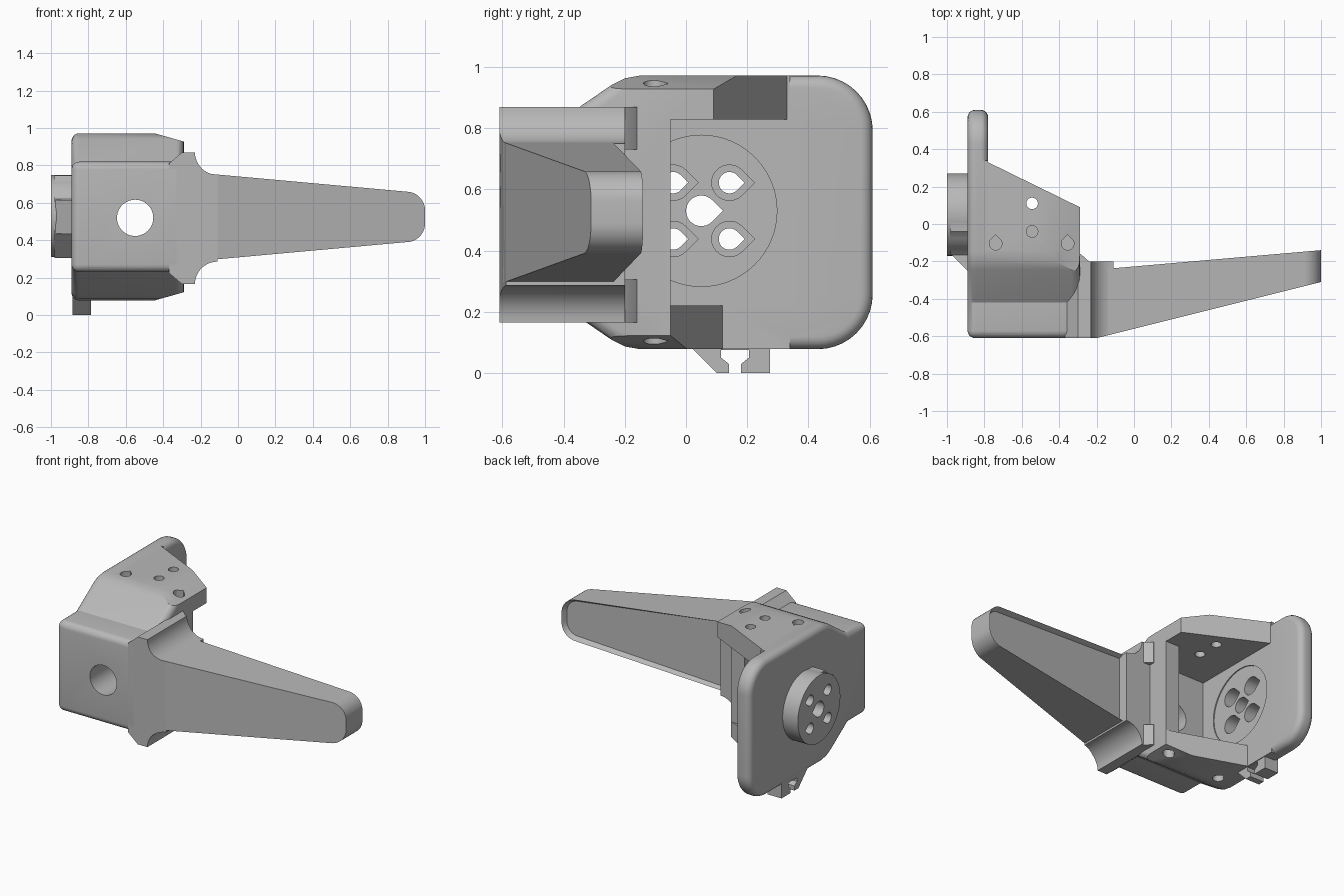
import bpy, bmesh, math
from math import cos, sin, pi

if "Cube" in bpy.data.objects:
    bpy.data.objects.remove(bpy.data.objects["Cube"])

grey = bpy.data.materials.new("plain grey")
grey.use_nodes = True
GREY = (0.48, 0.48, 0.48, 1)
grey.diffuse_color = GREY
grey.node_tree.nodes["Principled BSDF"].inputs["Base Color"].default_value = GREY


def flip(pts, mid=0.525):
    """Mirror a profile whose second coordinate is height."""
    return [(a, 2 * mid - z) for a, z in reversed(pts)]


def arc(cx, cy, r, start, end, n=10):
    return [(cx + r * cos(math.radians(start + (end - start) * i / n)),
             cy + r * sin(math.radians(start + (end - start) * i / n)))
            for i in range(n + 1)]


def circle(cx, cy, r, n=40):
    return arc(cx, cy, r, 0, 360 - 360 / n, n - 1)


def teardrop(cx, cy, r, point):
    """Round hole with a pointed end in the direction given in degrees."""
    a = math.radians(point)
    tip = (cx + 1.41 * r * cos(a), cy + 1.41 * r * sin(a))
    return [tip] + arc(cx, cy, r, point + 45, point + 315, 20)


def prism(name, axis, pts, lo, hi, bevel=None, shape=None):
    """Extrude a profile along an axis, then bevel chosen edges."""
    place = {"x": lambda a, b, t: (t, a, b),
             "y": lambda a, b, t: (a, t, b),
             "z": lambda a, b, t: (a, b, t)}[axis]
    bm = bmesh.new()
    ends = [[bm.verts.new(place(a, b, t)) for a, b in pts] for t in (lo, hi)]
    for ring in ends:
        bm.faces.new(ring)
    for i in range(len(pts)):
        j = (i + 1) % len(pts)
        bm.faces.new((ends[0][i], ends[0][j], ends[1][j], ends[1][i]))
    bmesh.ops.recalc_face_normals(bm, faces=bm.faces)
    if bevel:
        edges = [e for e in bm.edges if bevel(e)]
        bmesh.ops.bevel(bm, geom=edges, offset=0.04, segments=5,
                        profile=0.5, affect="EDGES", clamp_overlap=True)
    if shape:
        shape(bm)
    bmesh.ops.recalc_face_normals(bm, faces=bm.faces)
    mesh = bpy.data.meshes.new(name)
    bm.to_mesh(mesh)
    bm.free()
    mesh.materials.append(grey)
    obj = bpy.data.objects.new(name, mesh)
    bpy.context.collection.objects.link(obj)
    return obj


def combine(target, other, operation):
    """Boolean the other object into the target and discard it."""
    other.hide_render = True
    mod = target.modifiers.new("bool", "BOOLEAN")
    mod.operation, mod.solver, mod.object = operation, "EXACT", other
    graph = bpy.context.evaluated_depsgraph_get()
    graph.update()
    result = bpy.data.meshes.new_from_object(target.evaluated_get(graph))
    target.modifiers.clear()
    target.data = result
    bpy.data.objects.remove(other)


def cut(axis, pts, lo, hi):
    combine(body, prism("cutter", axis, pts, lo, hi), "DIFFERENCE")


# Side plate with rounded rim
upper = [(-0.61, 0.82), (-0.42, 0.82), (-0.245, 0.94), (-0.2, 0.963), (-0.15, 0.972)]
rounded = arc(0.43, 0.792, 0.18, 90, 0)
side = upper + rounded
body = prism("housing", "x", side + flip(side), -0.89, -0.78,
             lambda e: e.calc_face_angle() > 0.9)


# Housing block, rounded at the front and on its open side
def block_edges(e):
    xs = [v.co.x for v in e.verts]
    return min(xs) > -0.3 or (max(v.co.y for v in e.verts) < -0.6 and max(xs) > -0.8)


block = upper + [(0.34, 0.972)]
combine(body, prism("block", "x", block + flip(block), -0.84, -0.29, block_edges), "UNION")

# Round boss with a half octagon support and a front ramp on the outer side
AXLE = (0.05, 0.53)
facet = [(0.05, 0.745), (-0.04, 0.745), (-0.165, 0.62)]
combine(body, prism("support", "x", facet + flip(facet), -0.98, -0.87), "UNION")
combine(body, prism("ramp", "z", [(-0.98, -0.16), (-0.87, -0.27), (-0.87, -0.16)],
                    0.435, 0.615), "UNION")
combine(body, prism("boss", "x", circle(*AXLE, 0.22, 64), -1, -0.86), "UNION")

# Hanging clip with a keyhole slot
clip = [(0.0, 0.1), (0.1, 0), (0.14, 0), (0.14, 0.03), (0.115, 0.05), (0.115, 0.075),
        (0.205, 0.075), (0.205, 0.05), (0.18, 0.03), (0.18, 0), (0.275, 0), (0.275, 0.1)]
combine(body, prism("clip", "x", clip, -0.885, -0.785), "UNION")

# Deep cavity behind the side wall, its opening, and the slanted wall ends
cut("z", [(-0.78, -0.29), (-0.39, -0.29), (-0.39, -0.05), (0, -0.05), (0, 1), (-0.78, 1)],
    0.22, 0.828)
cut("z", [(-0.78, 0.33), (-0.29, 0.09), (0, -0.05), (0, 1), (-0.78, 1)], 0.8, 1.2)
cut("z", [(-0.78, 0.12), (-0.29, -0.05), (0, -0.15), (0, 1), (-0.78, 1)], -0.1, 0.25)

# Sloping outer shoulders
shoulder = [(-0.45, 0.973), (-0.28, 0.925), (-0.1, 0.925), (-0.1, 1.2), (-0.45, 1.2)]
for pts in (shoulder, flip(shoulder)):
    cut("y", pts, -0.7, 1)

# Front opening, shallow round seat, axle hole and counterbored screw holes
cut("y", circle(-0.55, 0.52, 0.097), -0.8, 0.1)
cut("x", circle(*AXLE, 0.247, 64), -0.787, -0.7)
cut("x", teardrop(*AXLE, 0.05, 0), -1.1, -0.6)
for dy in (-0.092, 0.092):
    for dz in (-0.092, 0.092):
        spot = (AXLE[0] + dy, AXLE[1] + dz)
        cut("x", teardrop(*spot, 0.035, 0), -1.1, -0.7)
        cut("x", teardrop(*spot, 0.058, 0), -0.93, -0.7)

# Small fixing holes in the upper and lower walls
for y in (-0.04, 0.11):
    cut("z", circle(-0.545, y, 0.031, 24), 0.8, 1.1)
for lo, hi in ((0.84, 1.1), (-0.1, 0.21)):
    for x in (-0.74, -0.355):
        cut("z", teardrop(x, -0.105, 0.034, 90), lo, hi)


# Flange joining the arm to the housing, its front easing into the arm
def ease_front(bm):
    for v in bm.verts:
        if v.co.y < -0.5 and v.co.x > -0.2:
            v.co.y += 0.25 * (v.co.x + 0.2)


fillet = [(-0.37, 0.81), (-0.3, 0.87), (-0.24, 0.87)] + arc(-0.11, 0.87, 0.12, 180, 270)
flange = prism("flange", "y", fillet + flip(fillet, 0.518), -0.61, -0.2, shape=ease_front)

# Wedges behind the flange
for name, lo in (("upper_wedge", 0.73), ("lower_wedge", 0.165)):
    prism(name, "z", [(-0.31, -0.22), (-0.23, -0.22), (-0.24, -0.2), (-0.285, -0.16),
                      (-0.31, -0.16)], lo, lo + 0.14)


# Tapering arm with a shallow recess at the back
def taper_arm(bm):
    for v in bm.verts:
        x = v.co.x
        v.co.y = -0.61 + 0.25 * (x + 0.2) if v.co.y < 0 else -0.24 + 0.087 * (x + 0.15)
    bm.normal_update()
    back = [f for f in bm.faces if f.normal.y > 0.9]
    bmesh.ops.inset_individual(bm, faces=back, thickness=0.02, depth=-0.03)


half = [(-0.15, 0.755), (0.9, 0.66)] + arc(0.9, 0.56, 0.1, 80, 0)
arm = prism("arm", "y", half + flip(half), -1, 1, shape=taper_arm)

# Smooth rounded surfaces while keeping hard edges
for obj in bpy.context.scene.objects:
    if obj.type == "MESH" and obj.data.materials and obj.data.materials[0] == grey:
        bpy.ops.object.select_all(action="DESELECT")
        obj.select_set(True)
        bpy.context.view_layer.objects.active = obj
        bpy.ops.object.shade_smooth_by_angle(angle=math.radians(30))
